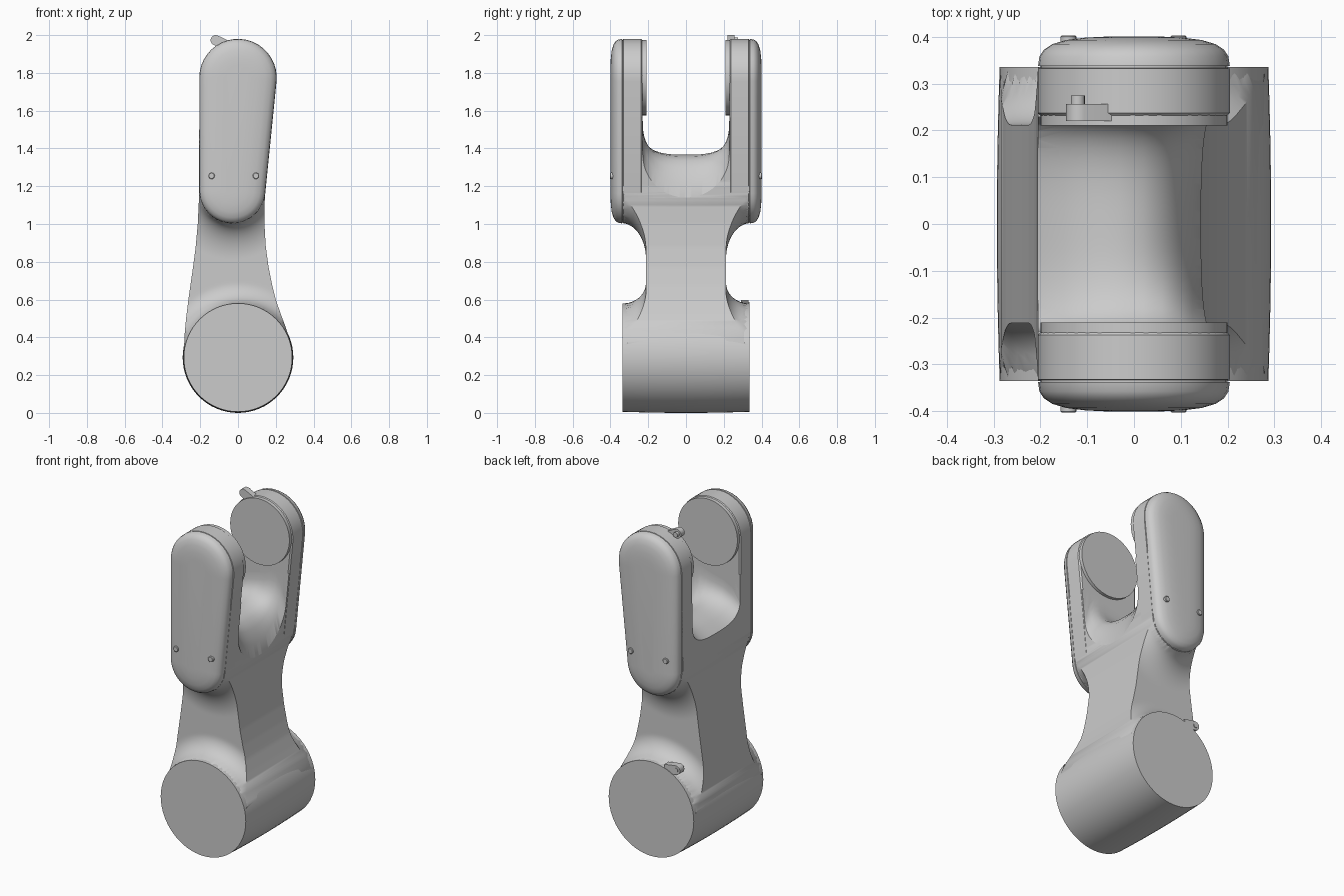
import bpy, bmesh, math
from mathutils import Vector

if "Cube" in bpy.data.objects:
    bpy.data.objects.remove(bpy.data.objects["Cube"])

HUB_Z, HUB_R = 0.293, 0.287
TOP, TOP_R = Vector((0, 1.775)), 0.205       # arm outline: hull of two circles in x,z
LOW, LOW_R = Vector((-0.03, 1.178)), 0.175


def finish(name, bm, angle=35):
    bmesh.ops.recalc_face_normals(bm, faces=bm.faces)
    me = bpy.data.meshes.new(name)
    bm.to_mesh(me)
    bm.free()
    ob = bpy.data.objects.new(name, me)
    bpy.context.collection.objects.link(ob)
    smooth(ob, angle)
    return ob


def smooth(ob, angle=35):
    bpy.ops.object.select_all(action='DESELECT')
    ob.select_set(True)
    bpy.context.view_layer.objects.active = ob
    bpy.ops.object.shade_smooth_by_angle(angle=math.radians(angle))


def loft(name, rings, angle=35):
    bm = bmesh.new()
    rows = [[bm.verts.new(p) for p in r] for r in rings]
    n = len(rows[0])
    for a, b in zip(rows, rows[1:]):
        for i in range(n):
            j = (i + 1) % n
            bm.faces.new((a[i], a[j], b[j], b[i]))
    bm.faces.new(rows[0])
    bm.faces.new(rows[-1])
    return finish(name, bm, angle)


def lathe_y(name, x, z, profile, n=32):
    # profile: (y, radius) pairs around an axis parallel to y
    return loft(name, [[(x + r * math.cos(2 * math.pi * i / n), y,
                         z + r * math.sin(2 * math.pi * i / n)) for i in range(n)]
                       for y, r in profile])


def lerp(x, table):
    if x <= table[0][0]:
        return table[0][1]
    for (a, va), (b, vb) in zip(table, table[1:]):
        if x <= b:
            return va + (vb - va) * (x - a) / (b - a)
    return table[-1][1]


def arm_ring(y, inset, n=20):
    axis = LOW - TOP
    base = math.atan2(axis.y, axis.x)
    a = math.acos((TOP_R - LOW_R) / axis.length)
    pts = []
    for c, r, s, e in ((LOW, LOW_R, base - a, base + a),
                       (TOP, TOP_R, base + a, base + 2 * math.pi - a)):
        for i in range(n + 1):
            t = s + (e - s) * i / n
            pts.append((c.x + (r - inset) * math.cos(t), y, c.y + (r - inset) * math.sin(t)))
    return pts


def arm_distance(x, z):
    p = Vector((x, z))
    return min((p - TOP.lerp(LOW, t / 24)).length - (TOP_R + (LOW_R - TOP_R) * t / 24)
               for t in range(25))


def fillet(d, reach, width):
    if d >= reach:
        return 0
    k = 1 - max(d, 0) / reach
    return width * (1 - math.sqrt(max(0, 1 - k * k)))


# Barrel-shaped hub at the foot
lathe_y("hub", 0, HUB_Z, [(y, 0.293 - 0.006 * (y / 0.335) ** 2)
                          for y in [-0.335 + 0.67 * i / 10 for i in range(11)]], 64)

# Waisted neck, flaring out to meet the hub and both fork arms
left = [(.29, -.286), (.40, -.284), (.5, -.275), (.62, -.26), (.75, -.241), (.87, -.225),
        (1.0, -.213), (1.15, -.206), (1.56, -.205)]
right = [(.29, .286), (.38, .277), (.46, .25), (.53, .224), (.6, .2), (.68, .18), (.77, .162),
         (.88, .147), (1.0, .14), (1.1, .14), (1.2, .147), (1.56, .183)]
rings = []
ROWS, COLS = 110, 36
for r in range(ROWS + 1):
    z = 0.3 + 1.26 * r / ROWS
    xl, xr = lerp(z, left), lerp(z, right)
    front = []
    for c in range(COLS + 1):
        x = xl + (xr - xl) * c / COLS
        d_hub = math.hypot(x, z - HUB_Z) - HUB_R
        h = 0.212 + max(fillet(d_hub, 0.11, 0.118), fillet(arm_distance(x, z), 0.19, 0.125))
        front.append((x, h))
    rings.append([(x, -h, z) for x, h in front] + [(x, h, z) for x, h in reversed(front)])
neck = loft("neck", rings)

# Saddle-shaped slot cut between the arms
floor = [(-.3, 1.23), (-.21, 1.29), (-.15, 1.333), (-.09, 1.358), (-.03, 1.367), (.02, 1.358),
         (.06, 1.335), (.095, 1.29), (.125, 1.215), (.15, 1.11), (.2, .95)]
W = 0.229
sections = []
for x, z0 in floor:
    h = lerp(x, [(-.21, .13), (0, .15), (.15, .3)])
    n = lerp(x, [(0, 3), (.15, 2)])
    sec = []
    for i in range(25):
        k = -math.cos(math.pi * i / 24)
        sec.append((x, W * k, z0 + h * (1 - max(0, 1 - abs(k) ** n) ** (1 / n))))
    sections.append(sec + [(x, W, 2.2), (x, -W, 2.2)])
cutter = loft("slot_cutter", sections)
mod = neck.modifiers.new("slot", 'BOOLEAN')
mod.operation = 'DIFFERENCE'
mod.solver = 'EXACT'
mod.object = cutter
bpy.context.view_layer.objects.active = neck
bpy.ops.object.modifier_apply(modifier="slot")
bpy.data.objects.remove(cutter, do_unlink=True)
smooth(neck)

# Fork arms with seam groove and domed cover, inner bearing pads, cover screws
arm_layers = [(.229, .008), (.237, 0), (.332, 0), (.333, .005), (.337, .005), (.338, 0),
              (.358, .003), (.372, .012), (.384, .03), (.393, .06), (.398, .10), (.4, .14)]
for side, label in ((-1, "front"), (1, "back")):
    loft(label + "_arm", [arm_ring(side * y, i) for y, i in arm_layers], 40)
    lathe_y(label + "_bearing_pad", 0, 1.775, [(side * .21, .2), (side * .25, .2)], 48)
    for i, x in enumerate((-.14, .095)):
        lathe_y(f"{label}_cover_screw_{i}", x, 1.255,
                [(side * .37, .017), (side * .400, .017), (side * .403, .014)], 16)

# Small index lugs on the back arm tip and the back of the hub


def lug(name, x, z, y0, y1, tail):
    # teardrop plate running from the boss to the tail point
    a0 = math.atan2(tail[1] - z, tail[0] - x)
    outline = [(x + .027 * math.cos(a0 + t), z + .027 * math.sin(a0 + t))
               for t in [math.pi * (.5 + i / 10) for i in range(11)]]
    nx, nz = -math.sin(a0) * .027, math.cos(a0) * .027
    outline += [(tail[0] - nx, tail[1] - nz), (tail[0] + nx, tail[1] + nz)]
    loft(name, [[(px, y, pz) for px, pz in outline] for y in (y0, y1)])


lug("arm_index_lug", -.118, 1.973, .22, .256, (-.05, 1.94))
lathe_y("arm_index_screw", -.12, 1.973, [(.25, .015), (.275, .015)], 16)
lug("hub_index_lug", -.165, .572, .29, .332, (-.09, .56))
lathe_y("hub_index_screw", -.165, .572, [(.275, .014), (.336, .014)], 16)
